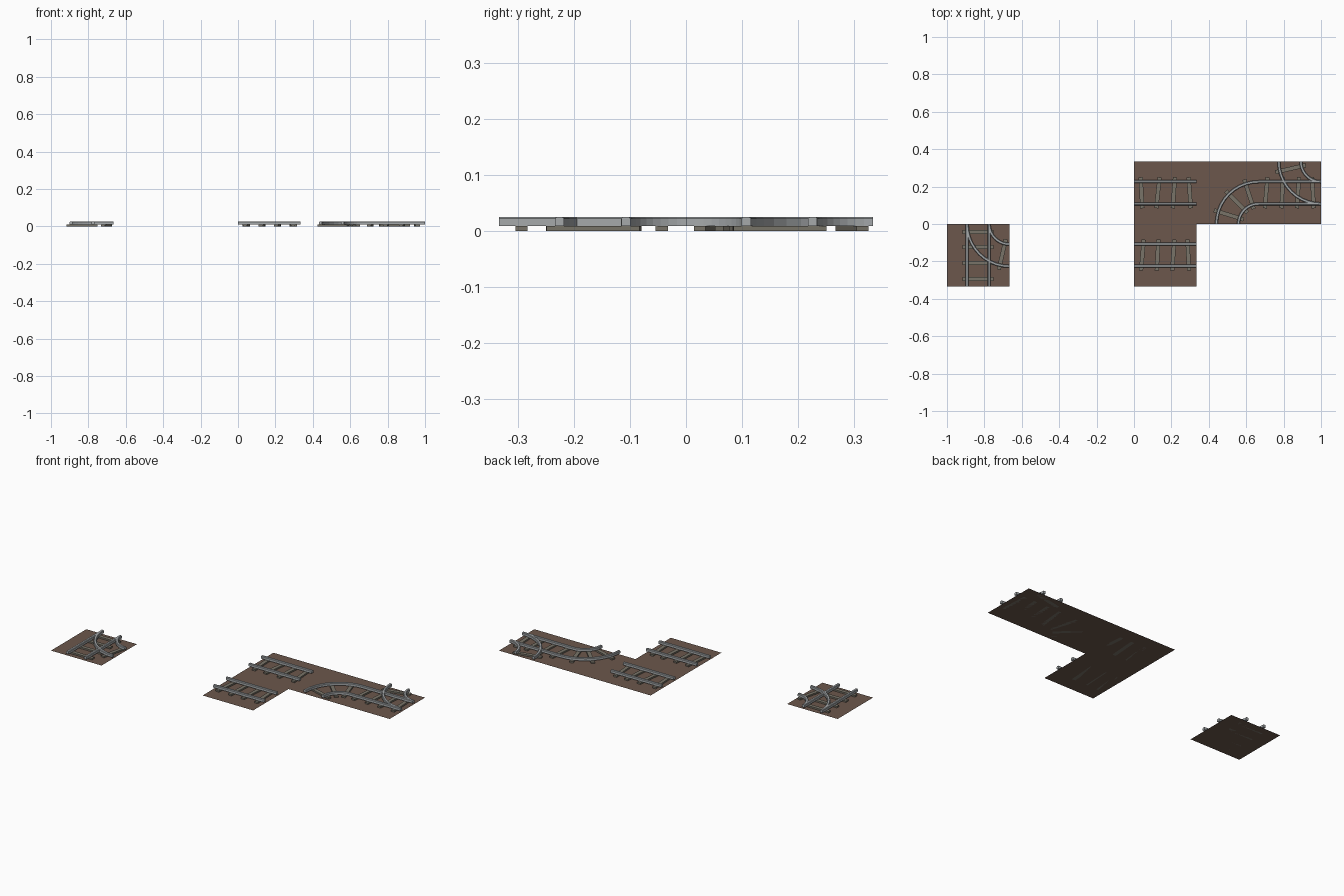
import bpy, bmesh
from math import sin, cos, radians, pi
from mathutils import Matrix, Vector

cube = bpy.data.objects.get("Cube")
if cube:
    bpy.data.objects.remove(cube)

T = 1 / 3                    # tile size
R_IN, R_OUT = 0.108, 0.226   # rail offsets inside a tile
MID = (R_IN + R_OUT) / 2
RAIL_W, RAIL_Z0, RAIL_Z1, BEVEL = 0.016, 0.009, 0.025, 0.003
TIE_L, TIE_W, TIE_H = 0.166, 0.022, 0.009


def material(name, color):
    m = bpy.data.materials.new(name)
    m.use_nodes = True
    m.diffuse_color = (*color, 1)
    m.node_tree.nodes["Principled BSDF"].inputs["Base Color"].default_value = (*color, 1)
    return m


EARTH = material("brown earth", (0.15, 0.095, 0.072))
STEEL = material("grey steel", (0.38, 0.40, 0.41))
WOOD = material("weathered wood", (0.19, 0.175, 0.14))


def finish(name, bm, mat):
    bmesh.ops.recalc_face_normals(bm, faces=bm.faces)
    mesh = bpy.data.meshes.new(name)
    bm.to_mesh(mesh)
    bm.free()
    mesh.materials.append(mat)
    obj = bpy.data.objects.new(name, mesh)
    bpy.context.collection.objects.link(obj)


def ground(name, x, y):
    bm = bmesh.new()
    bmesh.ops.create_grid(bm, x_segments=1, y_segments=1, size=T / 2,
                          matrix=Matrix.Translation((x + T / 2, y + T / 2, 0)))
    finish(name, bm, EARTH)


def sweep(bm, path):
    """Sweep the chamfered rail section along (point, side direction) pairs."""
    h = RAIL_W / 2
    section = [(-h, RAIL_Z0), (h, RAIL_Z0), (h, RAIL_Z1 - BEVEL), (h - BEVEL, RAIL_Z1),
               (BEVEL - h, RAIL_Z1), (-h, RAIL_Z1 - BEVEL)]
    rings = [[bm.verts.new((p + s * u).to_3d() + Vector((0, 0, z))) for u, z in section]
             for p, s in path]
    n = len(section)
    for a, b in zip(rings, rings[1:]):
        for i in range(n):
            bm.faces.new((a[i], a[(i + 1) % n], b[(i + 1) % n], b[i]))
    bm.faces.new(rings[0])
    bm.faces.new(rings[-1])


def tie(bm, x, y, angle):
    """Sleeper whose long axis points along angle."""
    bmesh.ops.create_cube(bm, size=1, matrix=Matrix.Translation((x, y, TIE_H / 2))
                          @ Matrix.Rotation(angle, 4, "Z")
                          @ Matrix.Diagonal((TIE_L, TIE_W, TIE_H, 1)))


def straight(name, x, y, ties, vertical=False):
    """Two straight rails; ties are (distance along, tilt in degrees)."""
    along, side = Vector((1, 0)), Vector((0, 1))
    if vertical:
        along, side = side, along
    o = Vector((x, y))
    rails, wood = bmesh.new(), bmesh.new()
    for r in (R_IN, R_OUT):
        sweep(rails, [(o + side * r + along * d, side) for d in (0, T)])
    for d, tilt in ties:
        c = o + along * d + side * MID
        tie(wood, c.x, c.y, radians(tilt) + (0 if vertical else pi / 2))
    finish(name + "_rails", rails, STEEL)
    finish(name + "_ties", wood, WOOD)


def curve(name, cx, cy, start, ties, steps=10):
    """Quarter circle of track around (cx, cy); ties are angles."""
    c = Vector((cx, cy))
    rails, wood = bmesh.new(), bmesh.new()
    for r in (R_IN, R_OUT):
        dirs = [Vector((cos(a), sin(a))) for a in
                (radians(start + 90 * i / steps) for i in range(steps + 1))]
        sweep(rails, [(c + d * r, d) for d in dirs])
    for deg in ties:
        a = radians(deg)
        tie(wood, cx + MID * cos(a), cy + MID * sin(a), a)
    finish(name + "_rails", rails, STEEL)
    finish(name + "_ties", wood, WOOD)


# Ground tiles
for i, (x, y) in enumerate([(-1, -T), (0, -T), (0, 0), (T, 0), (2 * T, 0)]):
    ground(f"ground_tile_{i + 1}", x, y)

# Straight tracks
TIES = [(0.04, 3), (0.128, -6), (0.213, -4), (0.298, 4)]
straight("front_track", 0, -T, [(0.045, -5), (0.126, -3), (0.21, -4), (0.29, 3)])
straight("back_track", 0, 0, TIES)

# Bend
curve("bend", 2 * T, 0, 90, [163, 135, 108])

# Junctions: straight track with a curved branch
J = [(0.04, 0), (0.124, 0), (0.21, 0), (0.29, 0)]
straight("right_junction", 2 * T, 0, [(0.04, -5), (0.126, -3), (0.21, -4), (0.29, 3)])
curve("right_branch", 1, T, 180, [193])
straight("left_junction", -1, -T, J, vertical=True)
curve("left_branch", -2 * T, 0, 180, [257])
